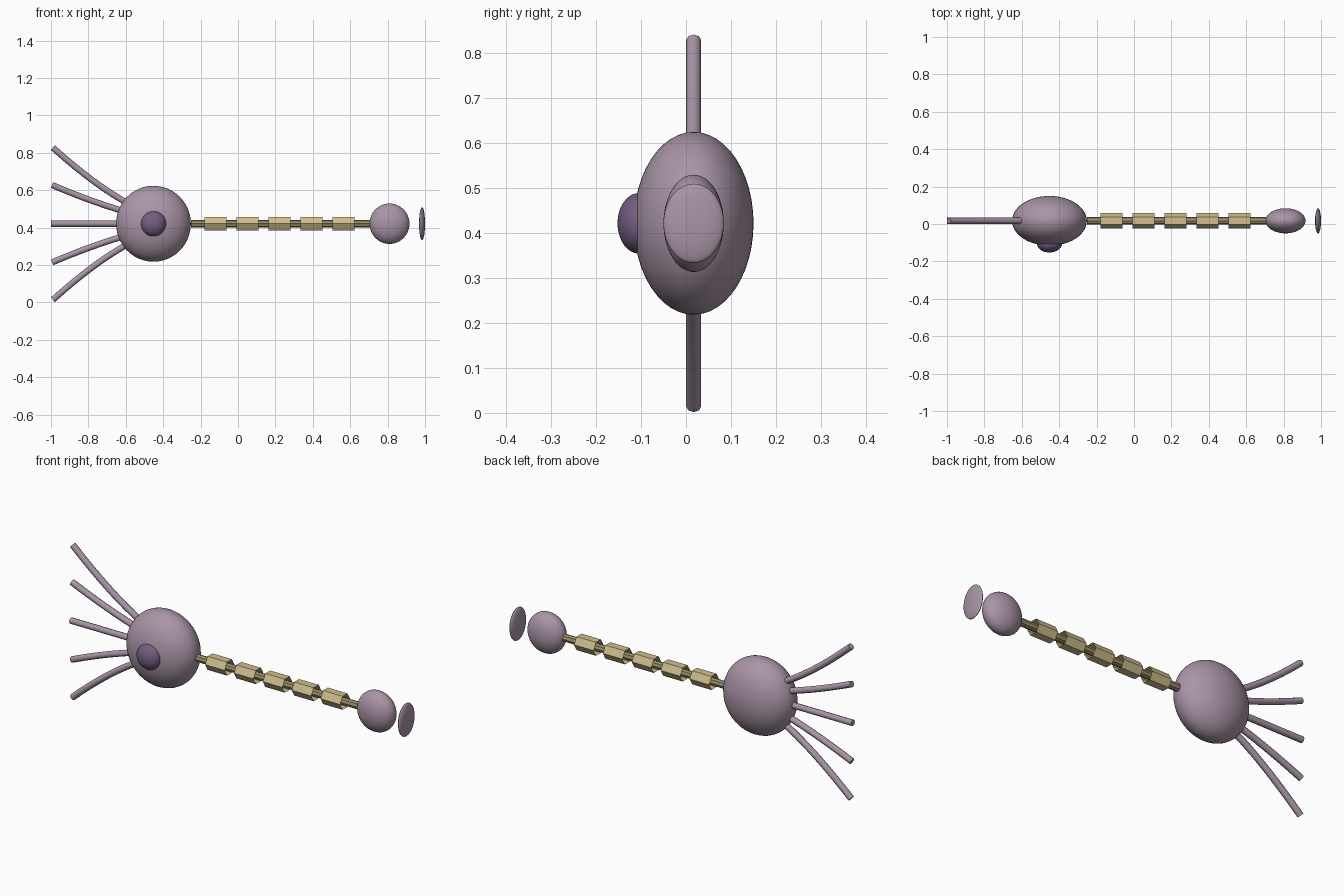
import bpy
import math
from mathutils import Vector

cube = bpy.data.objects.get("Cube")
if cube:
    bpy.data.objects.remove(cube, do_unlink=True)

CY, CZ = 0.017, 0.421  # shared axis of the whole cell


def material(name, rgb):
    m = bpy.data.materials.new(name)
    m.use_nodes = True
    m.diffuse_color = (*rgb, 1)
    m.node_tree.nodes["Principled BSDF"].inputs["Base Color"].default_value = (*rgb, 1)
    return m


MAUVE = material("mauve", (0.40, 0.30, 0.39))
PURPLE = material("dark purple", (0.17, 0.11, 0.22))
TAN = material("tan", (0.62, 0.51, 0.27))
OLIVE = material("olive brown", (0.33, 0.27, 0.14))


def finish(name, mat):
    ob = bpy.context.object
    ob.name = name
    ob.data.materials.append(mat)
    return ob


def ellipsoid(name, centre, radii, mat):
    bpy.ops.mesh.primitive_uv_sphere_add(segments=48, ring_count=24, radius=1, location=centre)
    ob = finish(name, mat)
    ob.scale = radii
    bpy.ops.object.transform_apply(location=False, rotation=False, scale=True)
    bpy.ops.object.shade_smooth()


def rod(name, x0, x1, radius, sides, mat, caps):
    bpy.ops.mesh.primitive_cylinder_add(
        vertices=sides, radius=radius, depth=x1 - x0, end_fill_type=caps,
        location=((x0 + x1) / 2, CY, CZ), rotation=(0, math.pi / 2, 0))
    return finish(name, mat)


def dendrite(name, points):
    # Bent tube along a smooth path
    curve = bpy.data.curves.new(name, "CURVE")
    curve.dimensions = "3D"
    curve.bevel_depth = 0.0165
    curve.bevel_resolution = 2
    curve.use_fill_caps = True
    spline = curve.splines.new("POLY")
    steps = 12
    spline.points.add(steps)
    a, b, c = [Vector((x, CY, z)) for x, z in points]
    for i, p in enumerate(spline.points):
        t = i / steps
        p.co = (*(a * (1 - t) ** 2 + b * 2 * t * (1 - t) + c * t * t), 1)
    ob = bpy.data.objects.new(name, curve)
    bpy.context.collection.objects.link(ob)
    curve.materials.append(MAUVE)


# Cell body, nucleus and end bulbs
ellipsoid("cell_body", (-0.452, CY, CZ), (0.2, 0.133, 0.203), MAUVE)
ellipsoid("nucleus", (-0.452, -0.105, CZ), (0.067, 0.047, 0.067), PURPLE)
ellipsoid("terminal_bulb", (0.81, CY, CZ), (0.107, 0.067, 0.108), MAUVE)
ellipsoid("terminal_disc", (0.984, CY, CZ), (0.016, 0.067, 0.088), MAUVE)

# Axon with hexagonal sheath segments, open at the ends
rod("axon", -0.25, 0.715, 0.02, 8, OLIVE, "NGON")
for i in range(5):
    x = -0.12 + i * 0.171
    rod(f"sheath_{i + 1}", x - 0.058, x + 0.058, 0.0415, 6, TAN, "NOTHING")

# Dendrites fan out to the right, mirrored above and below the axis
dendrite("dendrite_middle", [(-0.58, CZ), (-0.8, CZ), (-1.0, CZ)])
for label, side in (("upper", 1), ("lower", -1)):
    dendrite(f"dendrite_{label}_outer",
             [(-0.58, CZ + side * 0.105), (-0.76, CZ + side * 0.2), (-0.99, CZ + side * 0.407)])
    dendrite(f"dendrite_{label}_inner",
             [(-0.58, CZ + side * 0.058), (-0.78, CZ + side * 0.115), (-0.994, CZ + side * 0.207)])
